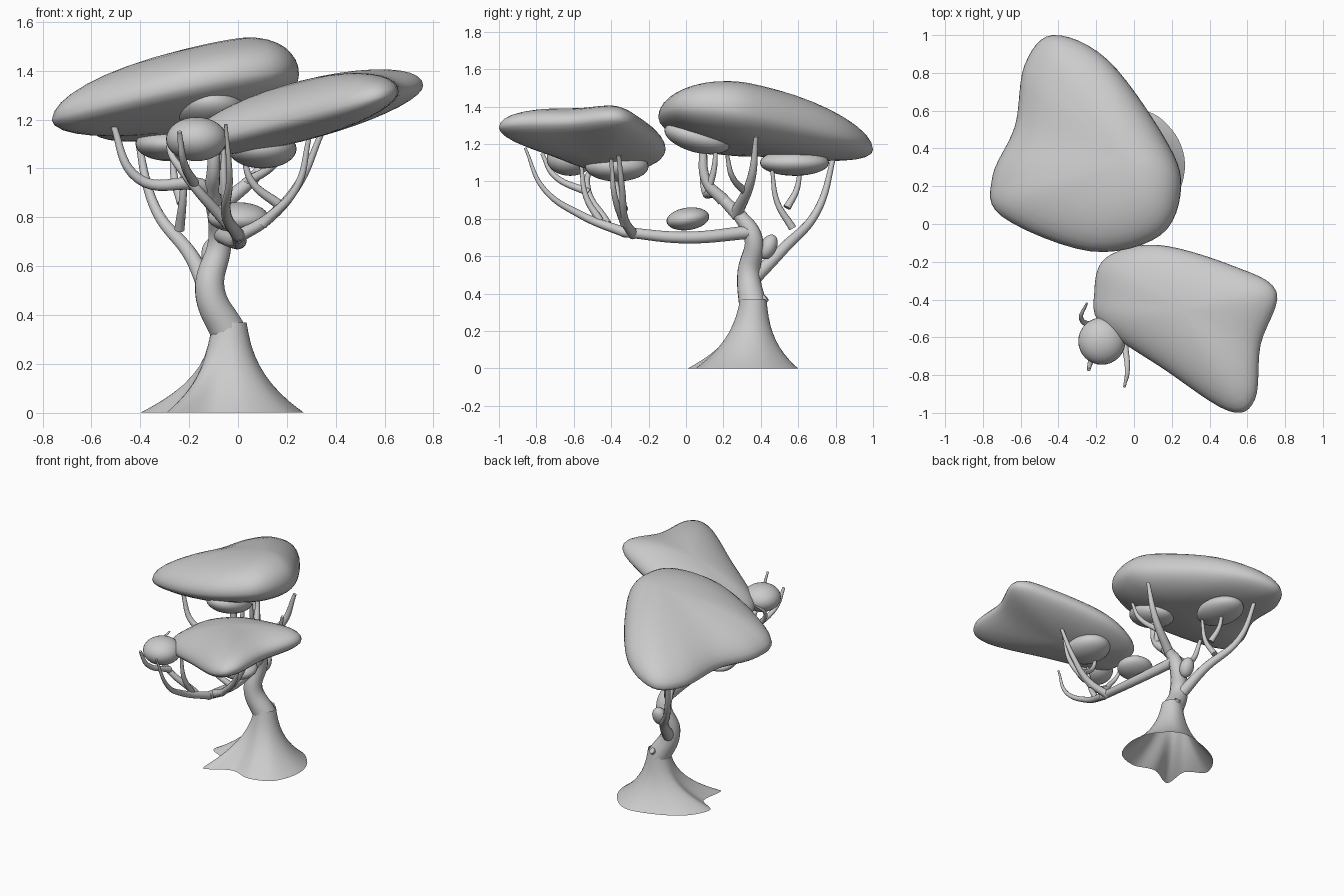
import bpy, bmesh
from math import sin, cos, pi, radians
from mathutils import Vector

if "Cube" in bpy.data.objects:
    bpy.data.objects.remove(bpy.data.objects["Cube"])


def closed_spline(pts, steps):
    """Smooth closed loop through the points (Catmull-Rom)."""
    P = [Vector(p) for p in pts]
    n, out = len(P), []
    for i in range(n):
        a, b, c, d = P[i - 1], P[i], P[(i + 1) % n], P[(i + 2) % n]
        for k in range(steps):
            t = k / steps
            out.append(0.5 * (2 * b + (c - a) * t + (2 * a - 5 * b + 4 * c - d) * t**2
                              + (3 * b - a - 3 * c + d) * t**3))
    return out


def loft(name, rings, poles=()):
    """Skin a stack of equal-sized closed rings, with optional end poles."""
    bm = bmesh.new()
    R = [[bm.verts.new(p) for p in ring] for ring in rings]
    n = len(R[0])
    for a, b in zip(R, R[1:]):
        for i in range(n):
            bm.faces.new((a[i], a[(i + 1) % n], b[(i + 1) % n], b[i]))
    for pole, ring in zip(poles, (R[0], R[-1])):
        v = bm.verts.new(pole)
        for i in range(n):
            bm.faces.new((v, ring[i], ring[(i + 1) % n]))
    bmesh.ops.recalc_face_normals(bm, faces=bm.faces)
    for f in bm.faces:
        f.smooth = True
    me = bpy.data.meshes.new(name)
    bm.to_mesh(me)
    bm.free()
    bpy.context.collection.objects.link(bpy.data.objects.new(name, me))


def canopy(name, outline, centre, plane, up, down):
    """Domed pad on a tilted rim, fuller above than below."""
    def lift(p):
        return Vector((p[0], p[1], plane[0] + plane[1] * p[0] + plane[2] * p[1]))
    c = lift(centre)
    rim = [lift(p) for p in closed_spline(outline, 6)]
    rings = []
    for k in range(1, 20):
        t = pi * (k / 20 - 0.5)
        h = Vector((0, 0, sin(t) * (up if t > 0 else down)))
        rings.append([c + (p - c) * cos(t) + h for p in rim])
    loft(name, rings, (c - Vector((0, 0, down)), c + Vector((0, 0, up))))


def branch(name, r0, r1, *pts):
    """Tapered tube through the points."""
    cu = bpy.data.curves.new(name, 'CURVE')
    cu.dimensions = '3D'
    cu.bevel_depth = 1
    cu.bevel_resolution = 4
    cu.resolution_u = 10
    cu.use_fill_caps = True
    s = cu.splines.new('BEZIER')
    s.bezier_points.add(len(pts) - 1)
    for i, (bp, p) in enumerate(zip(s.bezier_points, pts)):
        bp.co = p
        bp.handle_left_type = bp.handle_right_type = 'AUTO'
        bp.radius = r0 + (r1 - r0) * i / (len(pts) - 1)
    bpy.context.collection.objects.link(bpy.data.objects.new(name, cu))


def twig(name, a, b):
    """Short side shoot that leans out first, then turns up."""
    a, b = Vector(a), Vector(b)
    mid = a.lerp(b, 0.75)
    mid.z = a.z + 0.45 * (b.z - a.z)
    branch(name, 0.021, 0.01, a, mid, b)


def clump(name, loc, size, tilt=0):
    bpy.ops.mesh.primitive_uv_sphere_add(segments=32, ring_count=16, location=loc,
                                         rotation=(radians(tilt), 0, 0))
    ob = bpy.context.object
    ob.name = name
    ob.scale = size
    bpy.ops.object.shade_smooth()


# Leaf canopies
canopy("rear_canopy",
       [(-.43, 1), (-.58, .84), (-.63, .52), (-.75, .25), (-.7, .04), (-.23, -.145),
        (.14, -.06), (.25, .2), (.16, .46), (-.14, .87)],
       (-.04, .33), (1.36, .19, -.11), .205, .13)
canopy("front_canopy",
       [(-.15, -.18), (.12, -.11), (.52, -.22), (.755, -.36), (.67, -.64), (.64, -.93),
        (.5, -.99), (.16, -.77), (-.17, -.54), (-.21, -.36)],
       (.26, -.46), (1.15, .25, 0), .145, .105)

# Small leaf clumps
clump("front_left_clump", (-.17, -.62, 1.12), (.125, .125, .09))
clump("front_under_clump", (.1, -.37, 1.08), (.14, .17, .08))
clump("rear_under_clump", (-.28, .58, 1.1), (.14, .185, .07))
clump("rear_inner_clump", (-.11, .06, 1.235), (.14, .18, .08), -15)
clump("middle_clump", (0, .01, .8), (.125, .115, .06), 8)
clump("trunk_clump", (-.1, .44, .65), (.05, .045, .07), -25)

# Flared root base, open underneath
foot = closed_spline([(.27, .32), (.2, .5), (.03, .6), (-.28, .49), (-.4, .3), (-.28, .2),
                      (-.285, .01), (-.11, .09), (.05, .05), (.21, .12)], 6)
rings = []
for k in range(11):
    u = (k / 10) ** 1.3
    c = Vector((-.035, .34 + .02 * u))
    r = .1 - .03 * u * u
    ring = []
    for i, p in enumerate(foot):
        a = 2 * pi * i / len(foot)
        q = (c + Vector((cos(a), sin(a))) * r).lerp(p, (1 - u) ** 2.6)
        ring.append((q.x, q.y, .37 * u))
    rings.append(ring)
loft("root_base", rings)

# Trunk and its knot
branch("trunk", .076, .036, (-.035, .36, .32), (-.115, .335, .5), (-.075, .36, .7), (-.09, .28, .83))
branch("trunk_knot", .03, .02, (-.04, .38, .34), (-.03, .43, .38))

# Main limbs
branch("upper_left_limb", .037, .012, (-.09, .28, .82), (-.13, .18, .92), (-.41, .1, .96), (-.52, .1, 1.2))
branch("upper_inner_limb", .034, .02, (-.11, .2, .9), (-.1, .11, 1), (-.1, .09, 1.2))
branch("upper_right_limb", .034, .012, (-.09, .27, .83), (.11, .35, 1.02), (.19, .375, 1.24))
branch("rear_limb", .04, .012, (-.115, .36, .48), (-.19, .52, .64), (-.34, .7, .84), (-.42, .8, 1.17))
branch("long_front_limb", .036, .027, (-.07, .35, .73), (0, 0, .7), (0, -.34, .73))
branch("front_right_limb", .028, .012, (-.01, -.28, .715), (.13, -.33, .8), (.25, -.34, .94), (.34, -.36, 1.14))
branch("front_far_limb", .027, .007, (0, -.32, .725), (-.05, -.56, .82), (-.035, -.76, .96), (-.05, -.86, 1.18))
branch("front_left_limb", .024, .006, (-.04, -.42, .77), (-.22, -.53, .98), (-.28, -.5, 1.08), (-.25, -.42, 1.16))

# Side twigs
twig("upper_inner_twig", (-.1, .12, .96), (-.07, .16, 1.2))
twig("upper_right_twig", (.03, .32, .94), (.2, .22, 1.14))
twig("rear_twig", (-.24, .57, .75), (-.22, .46, 1.06))
twig("rear_side_twig", (-.23, .54, .86), (-.27, .61, 1.08))
twig("front_right_twig", (.1, -.33, .77), (.29, -.4, 1.12))
twig("front_inner_twig", (.17, -.33, .85), (.02, -.38, 1.06))
twig("front_left_twig", (-.18, -.52, .94), (-.24, -.77, 1.15))
twig("front_middle_twig", (-.045, -.46, .79), (-.06, -.56, 1.08))
